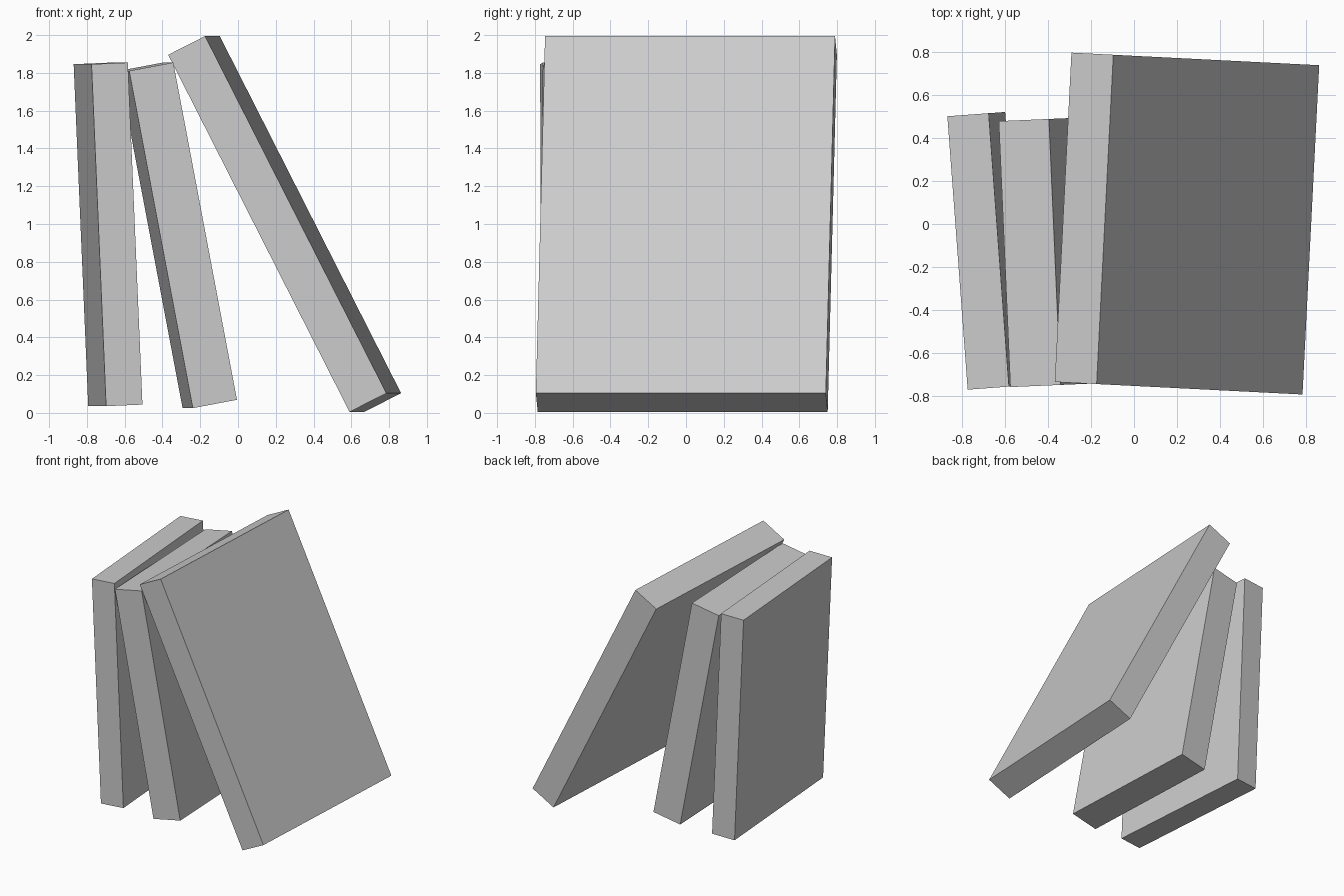
import bpy
from math import radians

cube = bpy.data.objects.get("Cube")
if cube:
    bpy.data.objects.remove(cube, do_unlink=True)

# One plain grey for every book
grey = bpy.data.materials.new("plain_grey")
grey.use_nodes = True
colour = (0.6, 0.6, 0.6, 1)
grey.diffuse_color = colour
grey.node_tree.nodes["Principled BSDF"].inputs["Base Color"].default_value = colour


def book(name, size, centre, lean, turn):
    """Flat-sided closed book, leaning towards -x and turned about z."""
    bpy.ops.mesh.primitive_cube_add(size=1, location=centre)
    obj = bpy.context.object
    obj.name = name
    obj.scale = size
    obj.rotation_euler = (0, radians(-lean), radians(turn))
    obj.data.materials.append(grey)


# Size is thickness, depth, height
book("upright_book", (0.193, 1.278, 1.812), (-0.688, -0.125, 0.945), 2.45, 4.25)
book("middle_book", (0.238, 1.241, 1.817), (-0.318, -0.128, 0.940), 10.7, 2.5)
book("leaning_book", (0.219, 1.537, 2.121), (0.247, 0.002, 1.0), 26.95, -2.9)
